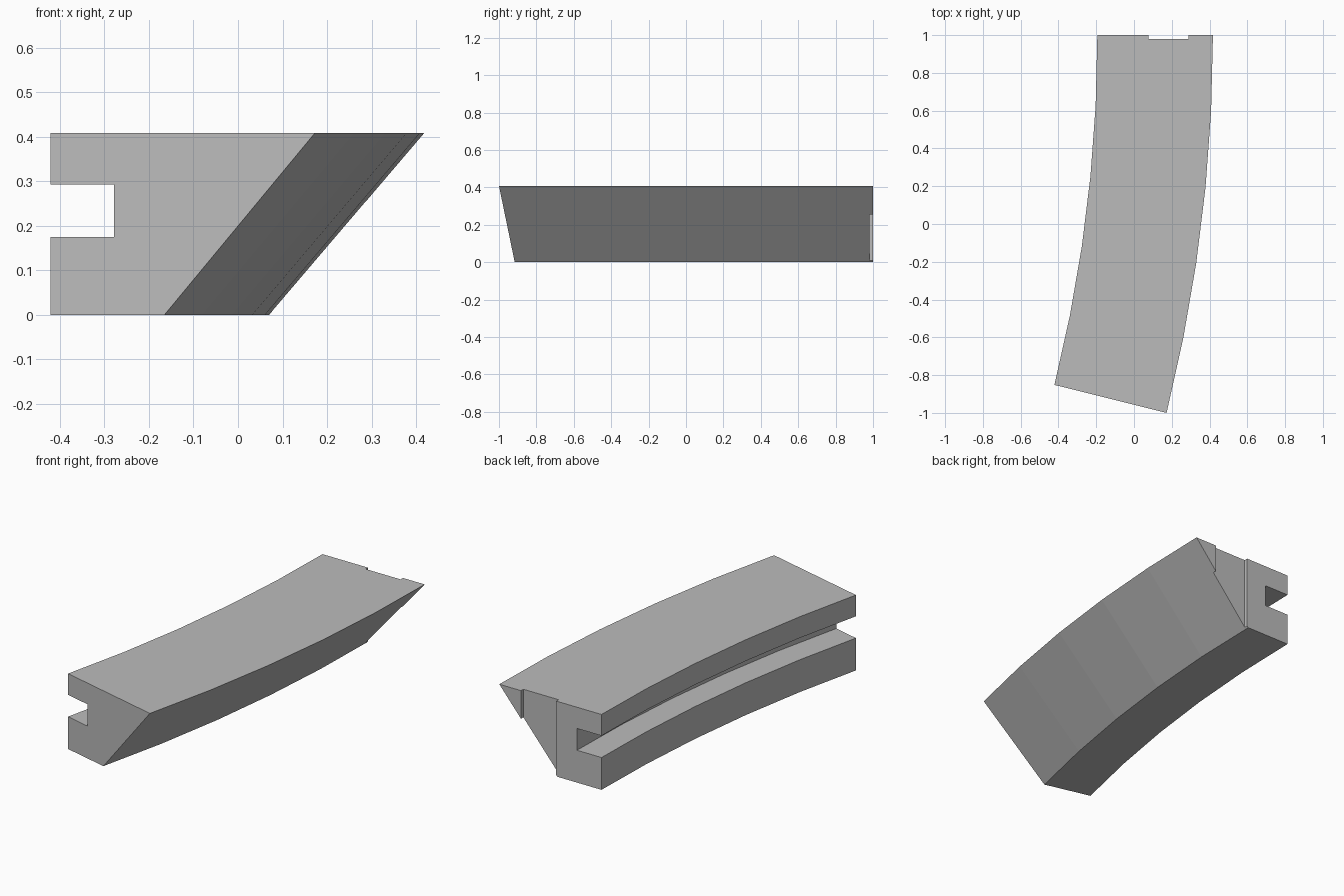
import bpy
import bmesh
import math

cube = bpy.data.objects.get("Cube")
if cube:
    bpy.data.objects.remove(cube, do_unlink=True)

HEIGHT = 0.408
OUTER_R, INNER_R, FOOT_R = 8.267, 7.655, 7.919
CENTRE_X = -7.849
SWEEP = math.radians(14)
SEGMENTS = 5

grey = bpy.data.materials.new("plain_grey")
grey.use_nodes = True
colour = (0.5, 0.5, 0.5, 1)
grey.diffuse_color = colour
grey.node_tree.nodes["Principled BSDF"].inputs["Base Color"].default_value = colour


def add_object(name, bm):
    bmesh.ops.recalc_face_normals(bm, faces=bm.faces[:])
    mesh = bpy.data.meshes.new(name)
    bm.to_mesh(mesh)
    bm.free()
    mesh.materials.append(grey)
    obj = bpy.data.objects.new(name, mesh)
    bpy.context.collection.objects.link(obj)
    return obj


# Curved rail: slanted outer side, groove along the inner side (radius, height)
groove_r, groove_low, groove_high = INNER_R + 0.147, 0.175, 0.293
profile = [
    (INNER_R, 0), (FOOT_R, 0), (OUTER_R, HEIGHT), (INNER_R, HEIGHT),
    (INNER_R, groove_high), (groove_r, groove_high),
    (groove_r, groove_low), (INNER_R, groove_low),
]
bm = bmesh.new()
rings = []
for i in range(SEGMENTS + 1):
    a = SWEEP * i / SEGMENTS
    rings.append([bm.verts.new((CENTRE_X + r * math.cos(a), 1 - r * math.sin(a), z))
                  for r, z in profile])
for near, far in zip(rings, rings[1:]):
    for k in range(len(profile)):
        n = (k + 1) % len(profile)
        bm.faces.new((near[k], near[n], far[n], far[k]))
bm.faces.new(rings[0])
bm.faces.new(rings[-1])
rail = add_object("curved_rail", bm)

# Shallow upright recess across the rear end
bm = bmesh.new()
bmesh.ops.create_cube(bm, size=1)
for v in bm.verts:
    v.co.x = 0.288 if v.co.x > 0 else 0.077
    v.co.y = 1.1 if v.co.y > 0 else 0.98
    v.co.z = 0.6 if v.co.z > 0 else -0.2
cutter = add_object("recess_cutter", bm)
cutter.hide_render = True

cut = rail.modifiers.new("end_recess", 'BOOLEAN')
cut.operation = 'DIFFERENCE'
cut.solver = 'EXACT'
cut.object = cutter
bpy.context.view_layer.objects.active = rail
rail.select_set(True)
bpy.ops.object.modifier_apply(modifier=cut.name)
bpy.data.objects.remove(cutter, do_unlink=True)
